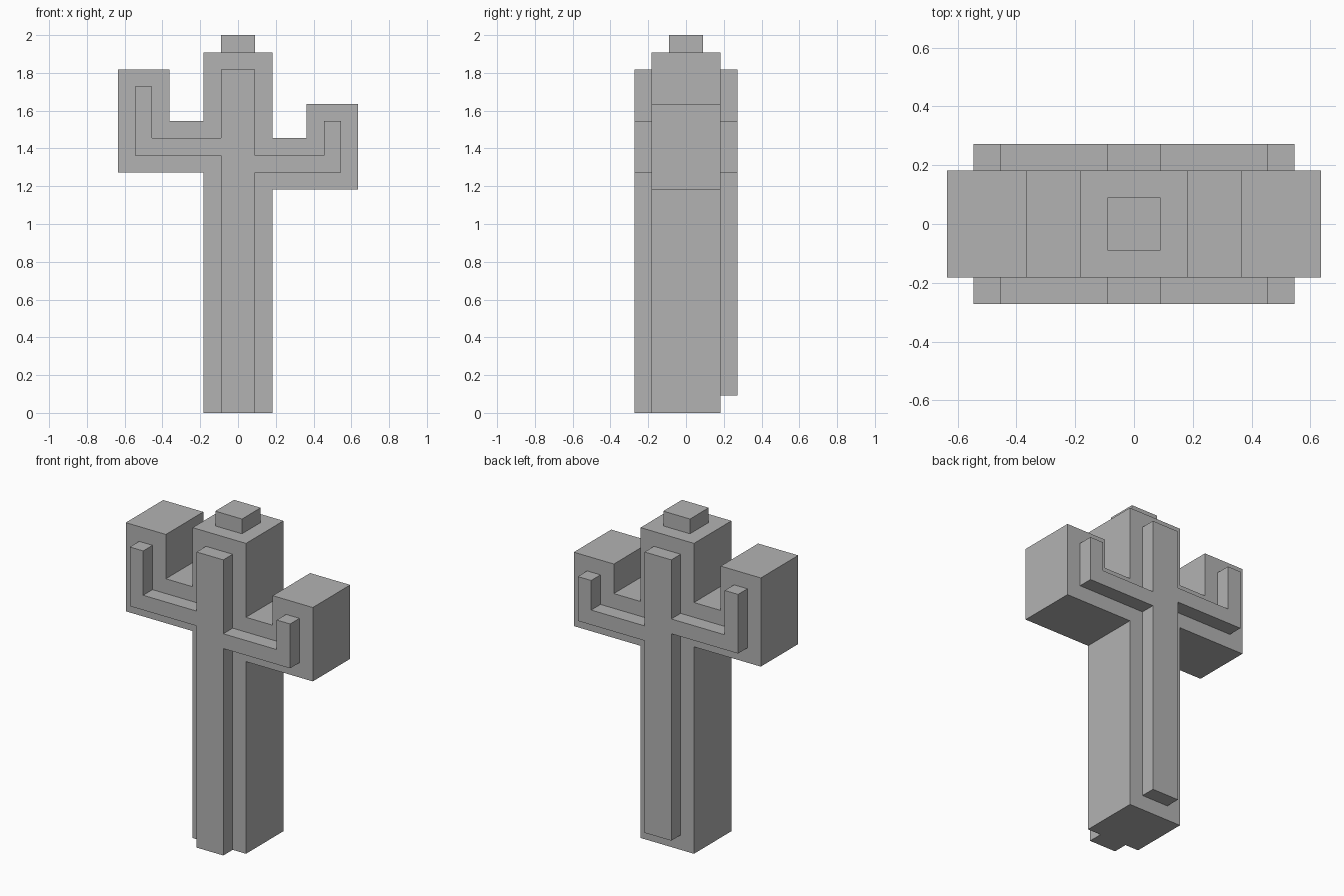
import bpy
import bmesh

default_cube = bpy.data.objects.get("Cube")
if default_cube:
    bpy.data.objects.remove(default_cube, do_unlink=True)

U = 2 / 22  # one block of the design grid

grey = bpy.data.materials.new("plain grey")
grey.use_nodes = True
colour = (0.45, 0.45, 0.45, 1)
grey.diffuse_color = colour
grey.node_tree.nodes["Principled BSDF"].inputs["Base Color"].default_value = colour


def prism(name, outline, y0, y1):
    """Extrude a front outline (x, z in blocks) from y0 to y1."""
    bm = bmesh.new()
    face = bm.faces.new([bm.verts.new((x * U, y0 * U, z * U)) for x, z in outline])
    grown = bmesh.ops.extrude_face_region(bm, geom=[face])
    moved = [v for v in grown["geom"] if isinstance(v, bmesh.types.BMVert)]
    bmesh.ops.translate(bm, verts=moved, vec=(0, (y1 - y0) * U, 0))
    bmesh.ops.recalc_face_normals(bm, faces=bm.faces)
    mesh = bpy.data.meshes.new(name)
    bm.to_mesh(mesh)
    bm.free()
    mesh.materials.append(grey)
    obj = bpy.data.objects.new(name, mesh)
    bpy.context.collection.objects.link(obj)
    return obj


def arm(side, root, tip, low, thick, top):
    """Bent arm outline, from its lower root round to its upper root."""
    return [(side * x, z) for x, z in (
        (root, low), (tip, low), (tip, top), (tip - thick, top),
        (tip - thick, low + thick), (root, low + thick))]


def cactus(half, bottom, top, left, right):
    """Trunk outline joined with a left and a right arm."""
    return ([(-half, bottom), (half, bottom)] + left
            + [(half, top), (-half, top)] + right[::-1])


# Trunk with both arms
body = cactus(2, 0, 21, arm(1, 2, 7, 13, 3, 18), arm(-1, 2, 7, 14, 3, 20))
prism("trunk_and_arms", body, -2, 2)

# Raised ribs; the back one stops short of the ground
for name, bottom, y0, y1 in (("front_rib", 0, -3, -2), ("back_rib", 1, 2, 3)):
    rib = cactus(1, bottom, 20, arm(1, 1, 6, 14, 1, 17), arm(-1, 1, 6, 15, 1, 19))
    prism(name, rib, y0, y1)

# Small block on top
prism("top_block", [(-1, 21), (1, 21), (1, 22), (-1, 22)], -1, 1)
